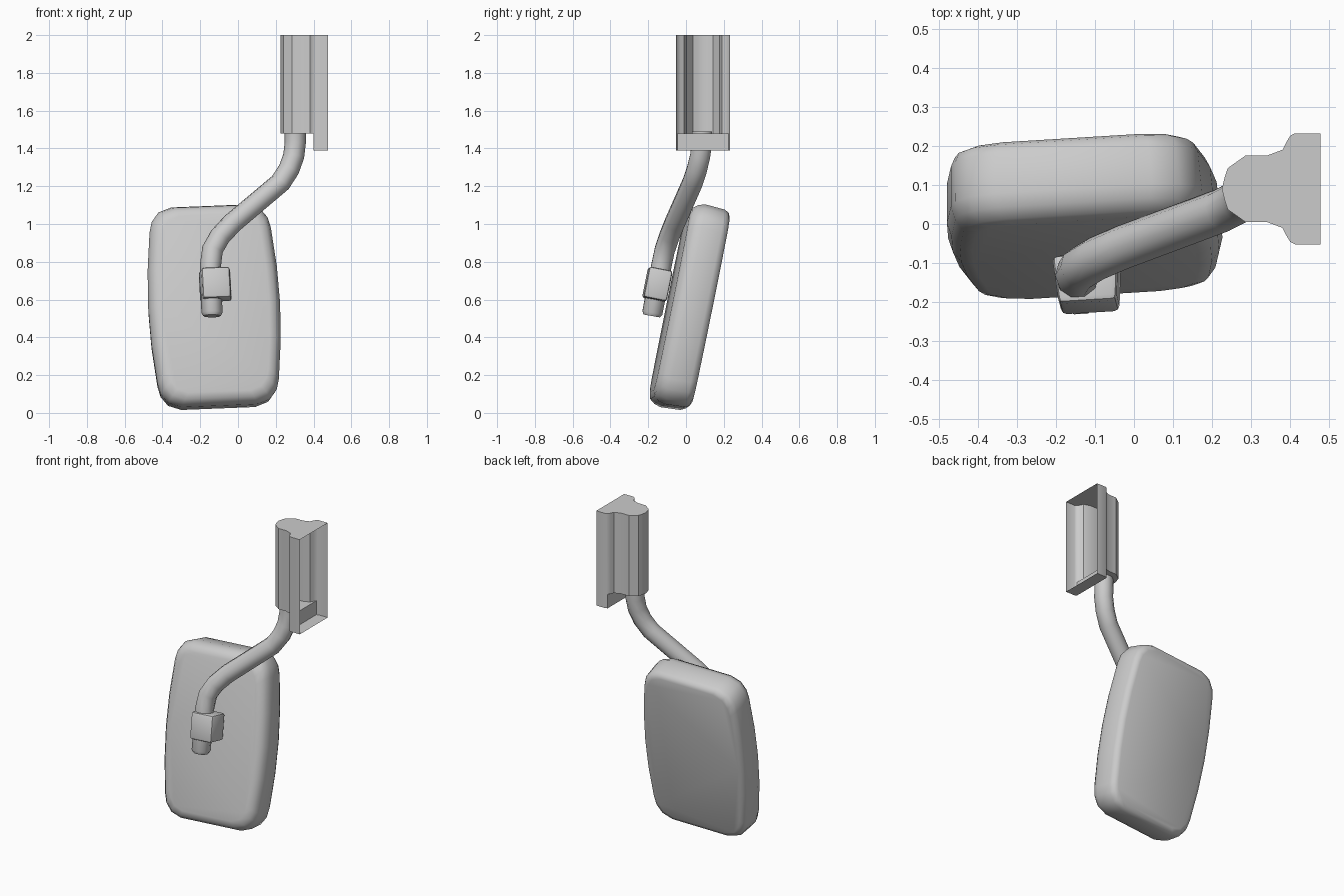
import bpy, bmesh
from math import radians
from mathutils import Matrix, Euler

if "Cube" in bpy.data.objects:
    bpy.data.objects.remove(bpy.data.objects["Cube"])


def finish(name, bm, angle=35, recalc=True):
    if recalc:
        bmesh.ops.recalc_face_normals(bm, faces=bm.faces[:])
    mesh = bpy.data.meshes.new(name)
    bm.to_mesh(mesh)
    bm.free()
    obj = bpy.data.objects.new(name, mesh)
    bpy.context.collection.objects.link(obj)
    smooth(obj, angle)
    return obj


def smooth(obj, angle):
    bpy.ops.object.select_all(action='DESELECT')
    obj.select_set(True)
    bpy.context.view_layer.objects.active = obj
    bpy.ops.object.shade_smooth_by_angle(angle=radians(angle))


TILT = Euler((radians(-11.6), radians(-2.3), radians(3.5)), 'XYZ').to_matrix().to_4x4()

# Mirror housing: barrel-sided outline lofted from rounded front to flat glass
quarter = [(0.35, 0.0), (0.343, 0.2), (0.322, 0.41), (0.308, 0.465),
           (0.27, 0.515), (0.2, 0.54)]
outline = quarter + [(-x, z) for x, z in quarter[::-1]]
outline += [(x, -z) for x, z in outline[-2:0:-1]]
sections = [(-0.107, 0.062), (-0.097, 0.03), (-0.07, 0.01), (-0.035, 0.0),
            (0.07, 0.006), (0.095, 0.018), (0.105, 0.04)]
bm = bmesh.new()
rings = []
for depth, inset in sections:
    sx, sz = 1 - inset / 0.35, 1 - inset / 0.54
    rings.append([bm.verts.new((x * sx, depth, z * sz)) for x, z in outline])
n = len(outline)
for a, b in zip(rings, rings[1:]):
    for i in range(n):
        j = (i + 1) % n
        bm.faces.new((a[i], a[j], b[j], b[i]))
bm.faces.new(rings[0])
bm.faces.new(rings[-1])
bm.transform(Matrix.Translation((-0.128, 0.018, 0.56)) @ TILT)
finish("mirror_housing", bm, 40)

# Bent tubular arm ending in the stub below the clamp
path = [(0.303, 0.085, 1.49), (0.303, 0.085, 1.43), (0.295, 0.075, 1.36),
        (0.27, 0.058, 1.29), (0.225, 0.035, 1.22), (-0.03, -0.06, 1.005),
        (-0.095, -0.088, 0.935), (-0.135, -0.112, 0.865),
        (-0.146, -0.13, 0.78), (-0.138, -0.178, 0.53), (-0.138, -0.181, 0.513)]
curve = bpy.data.curves.new("support_arm", 'CURVE')
curve.dimensions = '3D'
curve.bevel_depth = 0.056
curve.bevel_resolution = 3
curve.use_fill_caps = True
spline = curve.splines.new('POLY')
spline.points.add(len(path) - 1)
for p, co in zip(spline.points, path):
    p.co = (*co, 1)
spline.points[-1].radius = 0.82
arm = bpy.data.objects.new("support_arm", curve)
bpy.context.collection.objects.link(arm)
bpy.ops.object.select_all(action='DESELECT')
arm.select_set(True)
bpy.context.view_layer.objects.active = arm
bpy.ops.object.convert(target='MESH')
smooth(bpy.context.view_layer.objects.active, 40)

# Clamp block gripping the arm against the housing
bm = bmesh.new()
bmesh.ops.create_cube(bm, size=1)
for v in bm.verts:
    v.co.x *= 0.17 if v.co.y > 0 else 0.148
    v.co.y *= 0.125
    v.co.z *= 0.165
bmesh.ops.bevel(bm, geom=bm.edges[:], offset=0.014, segments=2, profile=0.5, affect='EDGES')
bm.transform(Matrix.Translation((-0.118, -0.152, 0.68)) @ TILT)
finish("clamp_block", bm, 40)

# Mounting bracket: thin shell, open on +x, with a stepped floor
XO, XS, TOP, FLOOR, LOW, YC = 0.477, 0.4, 2.0, 1.48, 1.39, 0.09
half = [(XO, 0.142), (XS + 0.012, 0.142), (XS, 0.136), (0.39, 0.12), (0.38, 0.1),
        (0.34, 0.085), (0.285, 0.085), (0.24, 0.053), (0.232, 0.03), (0.225, 0.0)]
profile = [(x, YC + y) for x, y in half] + [(x, YC - y) for x, y in half[-2::-1]]
bm = bmesh.new()
upper = [bm.verts.new((x, y, TOP)) for x, y in profile]
lower = [bm.verts.new((x, y, FLOOR)) for x, y in profile]
foot = {i: bm.verts.new((x, y, LOW)) for i, (x, y) in enumerate(profile) if x >= XS}
for i in range(len(profile) - 1):
    bm.faces.new((upper[i], upper[i + 1], lower[i + 1], lower[i]))
    if i in foot and i + 1 in foot:
        bm.faces.new((lower[i], lower[i + 1], foot[i + 1], foot[i]))
bm.faces.new(upper)
m = len(profile)
bm.faces.new(lower[2:m - 2])
bm.faces.new((lower[2], lower[m - 3], foot[m - 3], foot[2]))
bm.faces.new([foot[i] for i in sorted(foot)])
finish("mounting_bracket", bm, 35)
